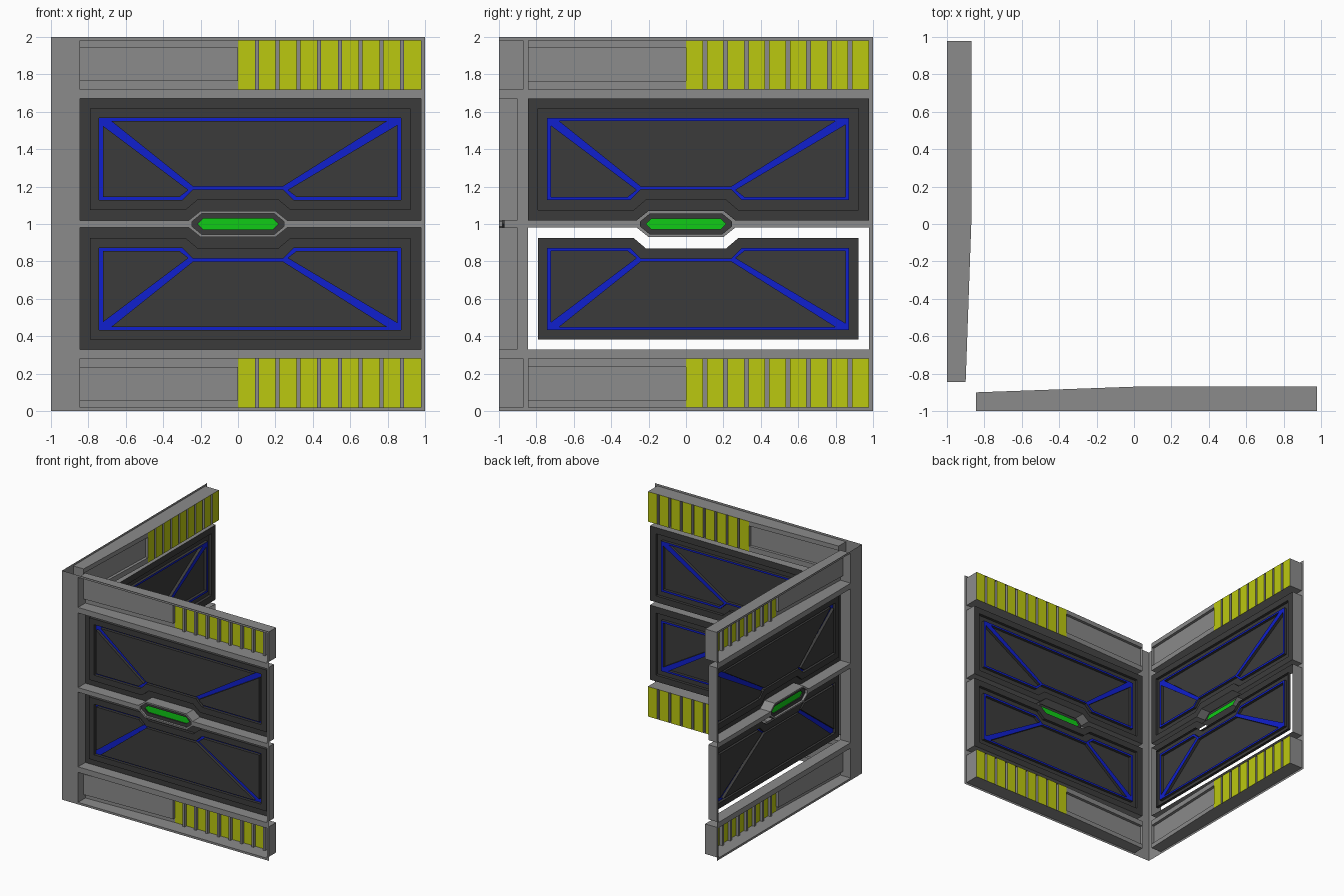
import bpy, bmesh
from mathutils import Vector
from mathutils.geometry import tessellate_polygon

if "Cube" in bpy.data.objects:
    bpy.data.objects.remove(bpy.data.objects["Cube"])

COLOURS = {
    "gray_metal": (0.26, 0.26, 0.26), "dark_plate": (0.044, 0.044, 0.044),
    "blue_trim": (0.005, 0.014, 0.62), "green_light": (0.005, 0.6, 0.008),
    "yellow_stripe": (0.5, 0.58, 0.005),
}
MATS = []
for name, c in COLOURS.items():
    m = bpy.data.materials.new(name)
    m.diffuse_color = (*c, 1)
    m.use_nodes = True
    m.node_tree.nodes["Principled BSDF"].inputs["Base Color"].default_value = m.diffuse_color
    MATS.append(m)
GRAY, DARK, BLUE, GREEN, YELLOW = range(5)


def rect(x0, x1, z0, z1):
    return [(x0, z0), (x1, z0), (x1, z1), (x0, z1)]


def area(p):
    return sum(a[0] * b[1] - b[0] * a[1] for a, b in zip(p, p[1:] + p[:1]))


def ccw(p):
    return p if area(p) > 0 else p[::-1]


def mirror(p):
    return [(x, 2 - z) for x, z in p]


def at(d, x):
    return d(x) if callable(d) else d


class Part:
    """Sheet metal drawn in wall coordinates: along, up, depth inward."""

    def __init__(self, name, along_x, flip=False):
        self.name, self.along_x, self.flip = name, along_x, flip
        self.bm = bmesh.new()

    def face(self, pts, mat):
        if self.along_x:
            pts = [(x, d - 1, z) for x, z, d in pts][::-1]
        else:
            pts = [(d - 1, x, z) for x, z, d in pts]
        self.bm.faces.new([self.bm.verts.new(p) for p in pts]).material_index = mat

    def loop(self, p):
        return ccw(mirror(p) if self.flip else p)

    def fill(self, outer, d, mat, holes=()):
        loops = [self.loop(outer)] + [self.loop(h)[::-1] for h in holes]
        flat = [p for l in loops for p in l]
        if not holes and len(outer) == 4:
            tris = [range(4)]
        else:
            tris = tessellate_polygon([[Vector((x, z, 0)) for x, z in l] for l in loops])
        for t in tris:
            q = ccw([flat[i] for i in t])
            self.face([(x, z, at(d, x)) for x, z in q], mat)

    def skirt(self, loop, d0, d1, mat):
        l = self.loop(loop)
        for a, b in zip(l, l[1:] + l[:1]):
            self.face([(*a, at(d0, a[0])), (*b, at(d0, b[0])),
                       (*b, at(d1, b[0])), (*a, at(d1, a[0]))], mat)

    def finish(self):
        bmesh.ops.remove_doubles(self.bm, verts=self.bm.verts, dist=0.0005)
        me = bpy.data.meshes.new(self.name)
        self.bm.to_mesh(me)
        self.bm.free()
        for m in MATS:
            me.materials.append(m)
        bpy.context.collection.objects.link(bpy.data.objects.new(self.name, me))


# Outlines for the upper half; the lower half is mirrored about z = 1
L, R = -0.845, 0.978
NOTCHED = [(L, 1.02), (-.262, 1.02), (-.2, 1.07), (.2, 1.07), (.262, 1.02),
           (R, 1.02), (R, 1.672), (L, 1.672)]
INNER = [(-.79, 1.075), (-.28, 1.075), (-.215, 1.13), (.215, 1.13), (.28, 1.075),
         (.922, 1.075), (.922, 1.617), (-.79, 1.617)]
TRIM = [(-.742, 1.127), (-.3, 1.127), (-.24, 1.185), (.24, 1.185), (.3, 1.127),
        (.872, 1.127), (.872, 1.568), (-.742, 1.568)]
TRIM_HOLES = [
    [(-.722, 1.525), (-.722, 1.145), (-.312, 1.145), (-.265, 1.182)],
    [(-.68, 1.552), (.8, 1.552), (.24, 1.2), (-.24, 1.2)],
    [(.852, 1.53), (.852, 1.145), (.312, 1.145), (.265, 1.182)],
]
BAND = (1.72, 1.982)
BAND_LOOP = [(L, BAND[0]), (0, BAND[0]), (R, BAND[0]), (R, BAND[1]), (0, BAND[1]), (L, BAND[1])]
BEZEL = [(s * x, 1 + t * z) for s, t, x, z in (
    (-1, -1, .245, .014), (-1, -1, .192, .057), (1, -1, .192, .057), (1, -1, .245, .014),
    (1, 1, .245, .014), (1, 1, .192, .057), (-1, 1, .192, .057), (-1, 1, .245, .014))]
LAMP = [(-.215, 1), (-.187, .971), (.187, .971), (.215, 1), (.187, 1.029), (-.187, 1.029)]


def slope(x):
    return 0.10 + 0.03 * min(1, (x - L) / -L)


def panel(name, along_x, flip, with_border):
    p = Part(name, along_x, flip)
    p.skirt(NOTCHED, 0, .10, GRAY)
    if with_border:
        p.fill(NOTCHED, .10, DARK, [INNER])
    p.skirt(INNER, .10, .075, DARK)
    # plate around and between the raised blue trim
    p.fill(INNER, .075, DARK, [TRIM])
    p.skirt(TRIM, .075, .10, DARK)
    p.fill(TRIM, .10, BLUE, TRIM_HOLES)
    for h in TRIM_HOLES:
        p.skirt(h, .10, .075, DARK)
        p.fill(h, .075, DARK)
    p.finish()


def band(name, along_x, flip):
    p = Part(name, along_x, flip)
    z0, z1 = BAND
    p.skirt(BAND_LOOP, 0, slope, GRAY)
    # tapered half with a sunken channel
    c0, c1 = 1.765, 1.943
    p.fill(rect(L, 0, z0, c0), slope, GRAY)
    p.fill(rect(L, 0, c1, z1), slope, GRAY)
    channel = rect(L, 0, c0, c1)
    p.skirt(channel, slope, lambda x: slope(x) - .025, GRAY)
    p.fill(channel, lambda x: slope(x) - .025, GRAY)
    # striped half: yellow blocks with grooves between
    pitch, width = .111, .09
    for i in range(9):
        a = i * pitch
        b = a + width
        p.fill(rect(a, b, z0, z1), .13, YELLOW)
        if i < 8:
            groove = rect(b, a + pitch, z0, z1)
            p.skirt(groove, .13, .105, GRAY)
            p.fill(groove, .105, GRAY)
    p.finish()


for side, along_x in (("front", True), ("left", False)):
    # flat wall sheet with openings
    s = Part(side + "_wall_sheet", along_x)
    s.fill(rect(-1, 1, 0, 2), 0, GRAY,
           [NOTCHED, mirror(NOTCHED), BAND_LOOP, mirror(BAND_LOOP), BEZEL])
    s.finish()
    # centre lamp
    c = Part(side + "_centre_lamp", along_x)
    c.skirt(BEZEL, 0, .02, GRAY)
    c.fill(BEZEL, .02, DARK, [LAMP])
    c.skirt(LAMP, .02, .03, DARK)
    c.fill(LAMP, .03, GREEN)
    c.finish()
    for level, flip in (("upper", False), ("lower", True)):
        # the left wall's lower panel has an open border
        panel(f"{side}_{level}_panel", along_x, flip, along_x or not flip)
        band(f"{side}_{level}_band", along_x, flip)
